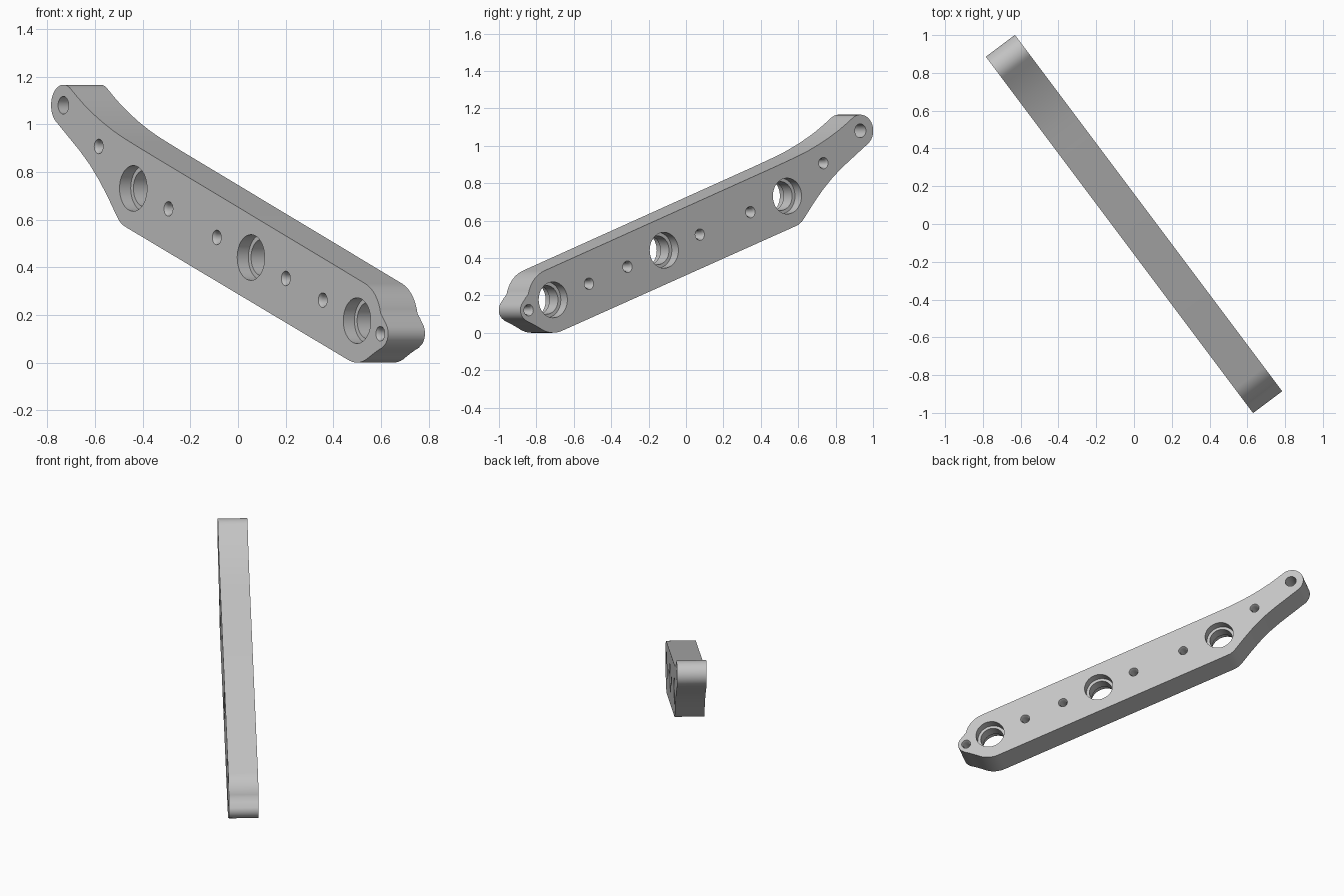
import bpy, bmesh, math

HALF = 0.0965     # half of the plate thickness
TURN = math.atan2(-0.8, 0.6)

cube = bpy.data.objects.get("Cube")
if cube:
    bpy.data.objects.remove(cube, do_unlink=True)

grey = bpy.data.materials.new("machined_grey")
grey.use_nodes = True
colour = (0.55, 0.55, 0.55, 1)
grey.diffuse_color = colour
grey.node_tree.nodes["Principled BSDF"].inputs["Base Color"].default_value = colour


def arc(cx, cz, r, start, end, steps):
    angles = [math.radians(start + (end - start) * i / steps) for i in range(steps + 1)]
    return [(cx + r * math.cos(a), cz + r * math.sin(a)) for a in angles]


def make_object(name, bm):
    bmesh.ops.recalc_face_normals(bm, faces=bm.faces)
    mesh = bpy.data.meshes.new(name)
    bm.to_mesh(mesh)
    bm.free()
    mesh.materials.append(grey)
    obj = bpy.data.objects.new(name, mesh)
    bpy.context.collection.objects.link(obj)
    return obj


def lathe(bm, cx, cz, profile, sides):
    """Solid of revolution along the thickness; profile holds (depth, radius)."""
    rings = []
    for depth, r in profile:
        rings.append([bm.verts.new((x, depth, z))
                      for x, z in arc(cx, cz, r, 0, 360, sides)[:-1]])
    for a, b in zip(rings, rings[1:]):
        for i in range(sides):
            j = (i + 1) % sides
            bm.faces.new((a[i], a[j], b[j], b[i]))
    bm.faces.new(rings[0])
    bm.faces.new(rings[-1])


# Arm outline: rounded foot, small lug, straight flanks and a curved neck
outline = [(-0.53, 0.89)]
outline += arc(0.96, 0.172, 0.17, 69, 12, 10)
outline += [(1.147, 0.183)]
outline += arc(1.119, 0.122, 0.06, 30, -50, 8)
outline += [(1.136, 0.062), (1.105, 0.05), (1.075, 0.037), (1.052, 0.026)]
outline += arc(0.96, 0.172, 0.172, -66, -111, 8)
outline += [(-0.655, 0.568), (-0.68, 0.578), (-0.702, 0.594), (-0.72, 0.615),
            (-0.78, 0.692), (-0.84, 0.762), (-0.91, 0.832), (-0.98, 0.89)]
outline += arc(-1.093, 1.08, 0.086, 230, 50, 20)
outline += [(-1.0, 1.118), (-0.945, 1.08), (-0.885, 1.044), (-0.82, 1.009),
            (-0.745, 0.973), (-0.67, 0.942), (-0.6, 0.916)]

bm = bmesh.new()
face = bm.faces.new([bm.verts.new((x, -HALF, z)) for x, z in outline])
sweep = bmesh.ops.extrude_face_region(bm, geom=[face])
top = [v for v in sweep["geom"] if isinstance(v, bmesh.types.BMVert)]
bmesh.ops.translate(bm, verts=top, vec=(0, 2 * HALF, 0))
arm = make_object("link_arm", bm)

# Hole cutters
OUT = HALF + 0.02
bm = bmesh.new()

# Bearing bores with a narrower rib in the middle
RIB = 0.038
for x, z in [(-0.604, 0.731), (0.219, 0.441), (0.961, 0.176)]:
    lathe(bm, x, z, [(-OUT, 0.096), (-RIB, 0.096), (-RIB, 0.077),
                     (RIB, 0.077), (RIB, 0.096), (OUT, 0.096)], 40)

# Countersunk bolt holes
SINK = HALF - 0.015
for x, z in [(-0.846, 0.907), (-0.358, 0.645), (-0.02, 0.525),
             (0.463, 0.353), (0.721, 0.262), (1.124, 0.121)]:
    lathe(bm, x, z, [(-OUT, 0.031), (-HALF, 0.031), (-SINK, 0.023),
                     (SINK, 0.023), (HALF, 0.031), (OUT, 0.031)], 24)

# Plain pivot hole in the neck end
lathe(bm, -1.093, 1.08, [(-OUT, 0.037), (OUT, 0.037)], 24)
cutter = make_object("hole_cutter", bm)
cutter.hide_render = True

# Cut the holes, then drop the cutter
cut = arm.modifiers.new("holes", 'BOOLEAN')
cut.operation = 'DIFFERENCE'
cut.solver = 'EXACT'
cut.object = cutter
bpy.ops.object.select_all(action='DESELECT')
arm.select_set(True)
bpy.context.view_layer.objects.active = arm
bpy.ops.object.modifier_apply(modifier=cut.name)
bpy.data.objects.remove(cutter, do_unlink=True)

# Smooth the curved walls and turn the arm into place
bpy.ops.object.shade_smooth_by_angle(angle=math.radians(30))
arm.rotation_euler.z = TURN
